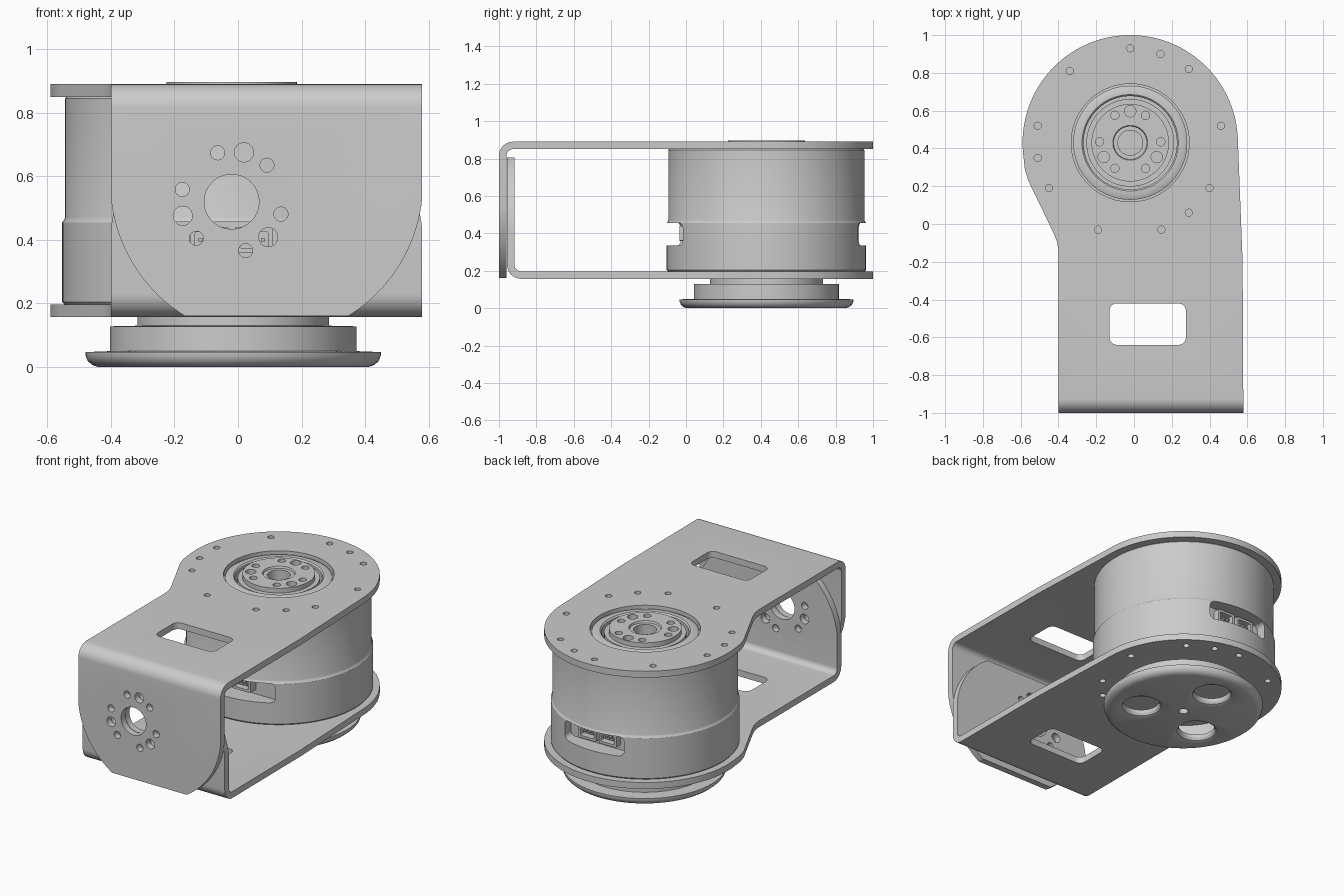
import bpy, bmesh, math
from math import cos, sin, radians, pi

if "Cube" in bpy.data.objects:
    bpy.data.objects.remove(bpy.data.objects["Cube"])

grey = bpy.data.materials.new("machined grey")
grey.use_nodes = True
grey.diffuse_color = (0.6, 0.6, 0.6, 1)
grey.node_tree.nodes["Principled BSDF"].inputs["Base Color"].default_value = (0.6, 0.6, 0.6, 1)

CX, CY = -0.02, 0.43      # motor axis
WZ = 0.52                 # height of the front wall hole pattern


def make(name, bm):
    bmesh.ops.recalc_face_normals(bm, faces=bm.faces)
    me = bpy.data.meshes.new(name)
    bm.to_mesh(me)
    bm.free()
    ob = bpy.data.objects.new(name, me)
    bpy.context.collection.objects.link(ob)
    me.materials.append(grey)
    return ob


def prism(name, pts, axis, lo, hi):
    """Extrude a 2D outline along one axis."""
    place = {"x": lambda a, b, t: (t, a, b),
             "y": lambda a, b, t: (a, t, b),
             "z": lambda a, b, t: (a, b, t)}[axis]
    bm = bmesh.new()
    face = bm.faces.new([bm.verts.new(place(a, b, lo)) for a, b in pts])
    ext = bmesh.ops.extrude_face_region(bm, geom=[face], use_keep_orig=True)["geom"]
    verts = [v for v in ext if isinstance(v, bmesh.types.BMVert)]
    bmesh.ops.translate(bm, verts=verts, vec=place(0, 0, hi - lo))
    return make(name, bm)


def arc(cx, cy, r, a0, a1, n):
    return [(cx + r * cos(radians(a0 + (a1 - a0) * i / n)),
             cy + r * sin(radians(a0 + (a1 - a0) * i / n))) for i in range(n + 1)]


def rounded(x0, x1, y0, y1, r):
    return (arc(x1 - r, y1 - r, r, 0, 90, 6) + arc(x0 + r, y1 - r, r, 90, 180, 6)
            + arc(x0 + r, y0 + r, r, 180, 270, 6) + arc(x1 - r, y0 + r, r, 270, 360, 6))


def drill(x, y, r, axis, lo, hi, n=24):
    return prism("cutter", arc(x, y, r, 0, 360 - 360 / n, n - 1), axis, lo, hi)


def lathe(name, profile, x=CX, y=CY, steps=96):
    bm = bmesh.new()
    vs = [bm.verts.new((x + r, y, z)) for r, z in profile]
    es = [bm.edges.new(p) for p in zip(vs, vs[1:])]
    bmesh.ops.spin(bm, geom=vs + es, cent=(x, y, 0), axis=(0, 0, 1),
                   angle=2 * pi, steps=steps, use_duplicate=False)
    bmesh.ops.remove_doubles(bm, verts=bm.verts, dist=1e-4)
    return make(name, bm)


def boolean(ob, cutters, op="DIFFERENCE"):
    """Apply the cutters one by one, then discard them."""
    for c in cutters:
        m = ob.modifiers.new("cut", "BOOLEAN")
        m.operation, m.solver, m.object = op, "EXACT", c
    dg = bpy.context.evaluated_depsgraph_get()
    me = bpy.data.meshes.new_from_object(ob.evaluated_get(dg))
    ob.modifiers.clear()
    ob.data = me
    for c in cutters:
        bpy.data.objects.remove(c)


def bolt_circle(x, y, r, start, axis, lo, hi):
    """Six small holes and three larger ones between them."""
    out = []
    for k in range(6):
        a = radians(start + 60 * k)
        out.append(drill(x + r * cos(a), y + r * sin(a), 0.022, axis, lo, hi))
    for k in range(3):
        a = radians(start + 30 + 120 * k)
        out.append(drill(x + r * cos(a), y + r * sin(a), 0.03, axis, lo, hi))
    return out


# Bracket plan with round end
plan = ([(-0.4, -1.2), (0.58, -1.2), (0.575, -0.2)]
        + arc(CX, CY, 0.57, 2, 188, 72)
        + [(-0.578, 0.29), (-0.56, 0.23), (-0.425, -0.05), (-0.407, -0.095), (-0.4, -0.14)])
plate_holes = [(-.02, .93), (.14, .9), (.29, .82), (-.34, .81), (-.51, .52), (.46, .52),
               (-.51, .35), (-.45, .19), (.4, .19), (.29, .06), (-.19, -.03), (.145, -.03)]


def bracket(name, y0, z_out, z_end, sign, bore):
    """L-shaped sheet: sign +1 folds down from the top, -1 folds up from the bottom."""
    ro, ri = 0.075, 0.035
    t = ro - ri
    zc = z_out - sign * ro
    outer = arc(y0 + ro, 0, ro, 180, 90, 10)
    inner = arc(y0 + ro, 0, ri, 90, 180, 10)
    prof = ([(y0, z_end)] + [(a, zc + sign * b) for a, b in outer]
            + [(1.1, z_out), (1.1, z_out - sign * t)]
            + [(a, zc + sign * b) for a, b in inner] + [(y0 + t, z_end)])
    ob = prism(name, prof, "x", -0.7, 0.7)
    # Wall tab: large corner arcs, wide open towards the fold
    tab_c = z_end + sign * 0.42
    tab = [(x, tab_c - sign * z) for x, z in arc(0.09, 0, 0.492, 180, 0, 64)]
    tab += [(0.9, tab_c), (0.9, tab_c + sign), (-0.9, tab_c + sign), (-0.9, tab_c)]
    boolean(ob, [prism("cutter", plan, "z", -1, 2)], "INTERSECT")
    boolean(ob, [prism("cutter", tab, "y", -2, 2)], "INTERSECT")
    lo, hi = z_out - 0.08, z_out + 0.08
    cuts = [drill(x, y, 0.019, "z", lo, hi, 16) for x, y in plate_holes]
    cuts.append(prism("cutter", rounded(-0.13, 0.275, -0.64, -0.42, 0.04), "z", lo, hi))
    cuts.append(drill(CX, CY, bore, "z", lo, hi, 96))
    cuts.append(drill(CX, WZ, 0.086, "y", -1.1, -0.8, 48))
    cuts += bolt_circle(CX, WZ, 0.16, 46, "y", -1.1, -0.8)
    boolean(ob, cuts)


bracket("upper_bracket", -1.0, 0.89, 0.16, 1, 0.312)
bracket("lower_bracket", -0.957, 0.157, 0.805, -1, 0.33)

# Motor body with a shallow well for the output hub
motor = lathe("motor_body", [(0, 0.195), (0.525, 0.195), (0.533, 0.205), (0.533, 0.455),
                             (0.526, 0.465), (0.524, 0.47), (0.524, 0.845), (0.518, 0.852),
                             (0.3, 0.852), (0.3, 0.78), (0, 0.78)])
boolean(motor, [prism("cutter", rounded(-0.29, 0.27, 0.335, 0.456, 0.03), "y", -0.3, 0.02),
                prism("cutter", rounded(-0.22, 0.19, 0.335, 0.456, 0.03), "y", 0.86, 1.2)])

# Output hub with stepped rings and bolt holes
lathe("bearing_ring", [(0.302, 0.78), (0.302, 0.872), (0.285, 0.88), (0.255, 0.88),
                       (0.247, 0.872), (0.247, 0.78)])
hub = lathe("output_hub", [(0, 0.775), (0.232, 0.775), (0.232, 0.868), (0.205, 0.868),
                           (0.205, 0.897), (0.092, 0.897), (0.088, 0.885), (0.066, 0.885),
                           (0.066, 0.79), (0, 0.79)])
boolean(hub, bolt_circle(CX, CY + 0.005, 0.162, 60, "z", 0.82, 1.0))

# Connector sockets in the two recesses
for side, y0, y1 in (("front", -0.035, 0.04), ("back", 0.84, 0.9)):
    mouth = (y0 - 0.02, y0 + 0.04) if side == "front" else (y1 - 0.04, y1 + 0.02)
    for i, x in enumerate((-0.09, 0.05)):
        plug = prism(f"{side}_connector_{i + 1}", rounded(x - 0.06, x + 0.06, 0.36, 0.44, 0.005),
                     "y", y0, y1)
        boolean(plug, [prism("cutter", rounded(x - 0.045, x + 0.045, 0.375, 0.425, 0.005),
                             "y", *mouth)])
        for j in (-1, 0, 1):
            px = x + j * 0.028
            prism(f"{side}_pin_{i + 1}_{j + 2}", rounded(px - .006, px + .006, .394, .406, .002),
                  "y", y0 + 0.01, y1 - 0.01)

# Foot: neck, hollow collar and rounded disc with three filleted windows
foot = lathe("foot_disc", [(0, 0), (0.425, 0), (0.443, 0.006), (0.457, 0.018), (0.464, 0.034),
                           (0.465, 0.047), (0.388, 0.05), (0.388, 0.128), (0.302, 0.13),
                           (0.302, 0.2), (0, 0.2)], x=-0.015)
windows = [drill(-0.015, CY, 0.372, "z", 0.04, 0.118, 96)]
for a in (-28, 92, 212):
    x, y = -0.015 + 0.25 * cos(radians(a)), CY + 0.25 * sin(radians(a))
    windows.append(lathe("cutter", [(0, -0.02), (0.13, -0.02), (0.13, 0), (0.114, 0.006),
                                    (0.105, 0.02), (0.105, 0.06), (0, 0.06)], x, y, 40))
windows.append(drill(-0.015, CY, 0.028, "z", -0.02, 0.03))
boolean(foot, windows)

# Smooth curved faces, keep sharp edges
bpy.ops.object.select_all(action="DESELECT")
for ob in bpy.context.collection.objects:
    if ob.type == "MESH" and grey.name in ob.data.materials:
        ob.select_set(True)
        bpy.context.view_layer.objects.active = ob
bpy.ops.object.shade_smooth_by_angle(angle=radians(30))
